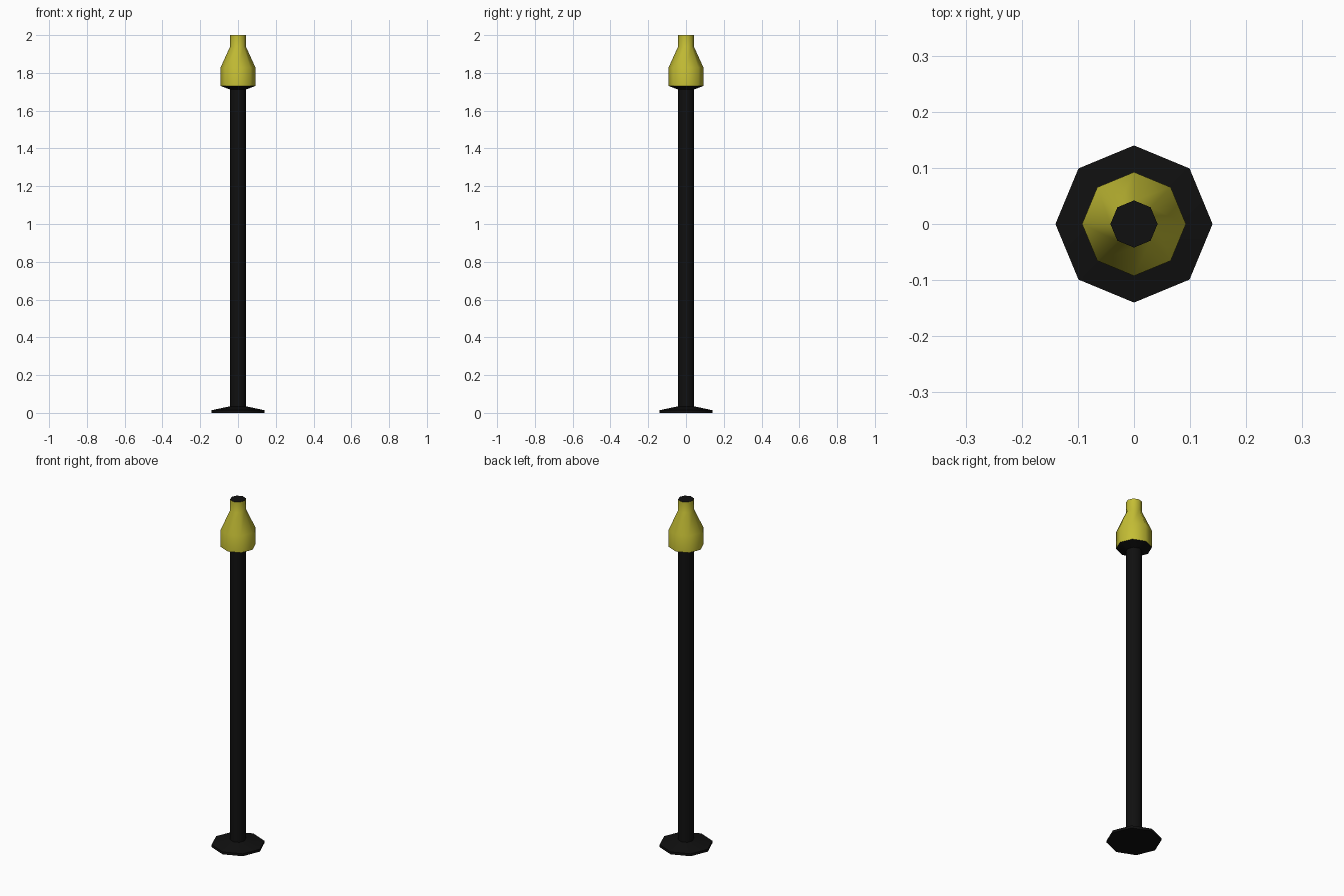
import bpy, bmesh, math

if "Cube" in bpy.data.objects:
    bpy.data.objects.remove(bpy.data.objects["Cube"])

SIDES = 8


def material(name, rgb):
    m = bpy.data.materials.new(name)
    m.diffuse_color = (*rgb, 1)
    m.use_nodes = True
    m.node_tree.nodes["Principled BSDF"].inputs["Base Color"].default_value = m.diffuse_color
    return m


black = material("black", (0.005, 0.005, 0.005))
yellow = material("yellow", (0.55, 0.51, 0.035))


def lathe(name, profile, mats, cap_bottom=False, cap_top=False, rule=None):
    """Spin (radius, z) points, low to high, into an eight-sided part."""
    bm = bmesh.new()
    rings = []
    for r, z in profile:
        angles = [2 * math.pi * i / SIDES for i in range(SIDES)]
        rings.append([bm.verts.new((r * math.cos(a), r * math.sin(a), z)) for a in angles])
    for lo, hi in zip(rings, rings[1:]):
        for i in range(SIDES):
            j = (i + 1) % SIDES
            bm.faces.new((lo[i], lo[j], hi[j], hi[i]))
    if cap_bottom:
        bm.faces.new(rings[0][::-1])
    if cap_top:
        bm.faces.new(rings[-1])
    bm.normal_update()
    for f in bm.faces:
        f.material_index = rule(f) if rule else 0
    me = bpy.data.meshes.new(name)
    bm.to_mesh(me)
    bm.free()
    for m in mats:
        me.materials.append(m)
    ob = bpy.data.objects.new(name, me)
    bpy.context.collection.objects.link(ob)
    bpy.ops.object.select_all(action='DESELECT')
    ob.select_set(True)
    bpy.context.view_layer.objects.active = ob
    bpy.ops.object.shade_smooth_by_angle(angle=math.radians(50))
    return ob


# Flared foot plate
lathe("base", [(0.14, 0), (0.14, 0.014), (0.042, 0.035)], [black], cap_bottom=True)

# Straight pole
lathe("pole", [(0.042, 0.035), (0.042, 1.712)], [black])

# Bottle-shaped head: yellow sides, black underside and top cap
lathe("head",
      [(0.042, 1.712), (0.0925, 1.731), (0.0925, 1.828), (0.042, 1.939), (0.042, 2.0)],
      [yellow, black], cap_top=True,
      rule=lambda f: 1 if f.normal.z < -0.5 or f.normal.z > 0.9 else 0)
